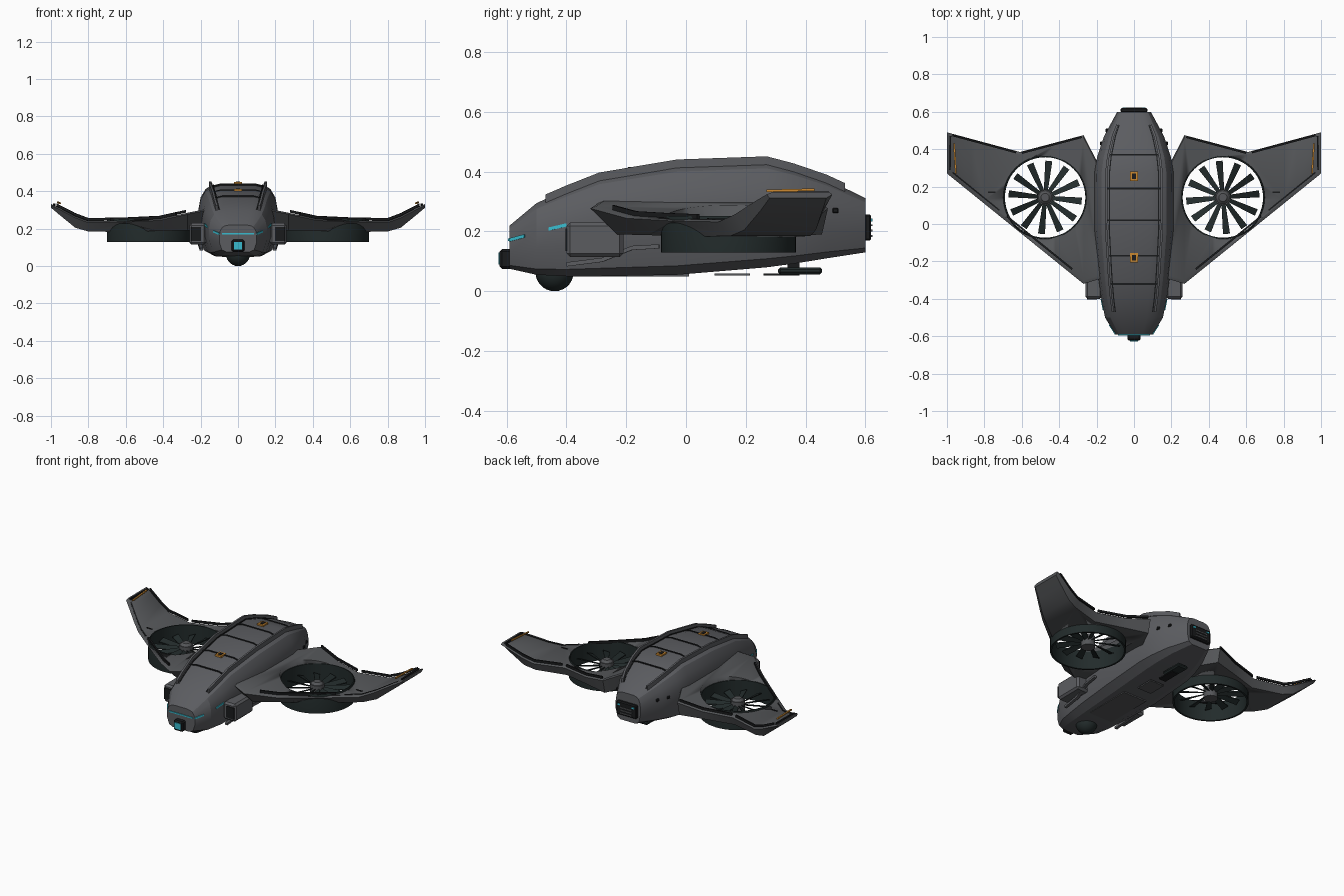
import bpy, bmesh, math
from mathutils import Vector, Matrix

if "Cube" in bpy.data.objects:
    bpy.data.objects.remove(bpy.data.objects["Cube"])


def material(name, rgb):
    m = bpy.data.materials.new(name)
    m.diffuse_color = (*rgb, 1)
    m.use_nodes = True
    m.node_tree.nodes["Principled BSDF"].inputs["Base Color"].default_value = m.diffuse_color
    return m


GREY = material("hull grey", (0.105, 0.108, 0.118))
WING = material("wing grey", (0.090, 0.094, 0.100))
DUCT = material("dark green black", (0.016, 0.024, 0.024))
BLACK = material("trim black", (0.010, 0.011, 0.012))
ORANGE = material("orange", (0.60, 0.25, 0.03))
CYAN = material("cyan", (0.04, 0.50, 0.62))


def finish(name, bm, mat, mirror=False, angle=25):
    bmesh.ops.recalc_face_normals(bm, faces=bm.faces[:])
    me = bpy.data.meshes.new(name)
    bm.to_mesh(me)
    bm.free()
    me.materials.append(mat)
    ob = bpy.data.objects.new(name, me)
    bpy.context.collection.objects.link(ob)
    bpy.ops.object.select_all(action='DESELECT')
    ob.select_set(True)
    bpy.context.view_layer.objects.active = ob
    bpy.ops.object.shade_smooth_by_angle(angle=math.radians(angle))
    if mirror:
        ob.modifiers.new("mirror", 'MIRROR')
    return ob


def loft(name, rings, mat, mirror=False, angle=25):
    bm = bmesh.new()
    rows = [[bm.verts.new(p) for p in r] for r in rings]
    n = len(rows[0])
    for a, b in zip(rows, rows[1:]):
        for i in range(n):
            j = (i + 1) % n
            bm.faces.new((a[i], a[j], b[j], b[i]))
    bm.faces.new(rows[0])
    bm.faces.new(rows[-1])
    return finish(name, bm, mat, mirror, angle)


def box(name, c, s, mat, mirror=False, bevel=0.0):
    bm = bmesh.new()
    bmesh.ops.create_cube(bm, size=1, matrix=Matrix.Translation(c) @ Matrix.Diagonal((*s, 1)))
    if bevel:
        bmesh.ops.bevel(bm, geom=bm.edges[:], offset=bevel, segments=1, affect='EDGES')
    return finish(name, bm, mat, mirror)


def strip(name, pts, w, h, mat, mirror=False):
    """Thin rectangular bar that follows a path, kept upright."""
    pts = [Vector(p) for p in pts]
    rings = []
    for i, p in enumerate(pts):
        t = pts[min(i + 1, len(pts) - 1)] - pts[max(i - 1, 0)]
        s = t.cross(Vector((0, 0, 1))).normalized() * w / 2
        u = Vector((0, 0, h / 2))
        rings.append([p - s - u, p + s - u, p + s + u, p - s + u])
    return loft(name, rings, mat, mirror)


def lerp_table(table, x):
    for a, b in zip(table, table[1:]):
        if x <= b[0]:
            f = (x - a[0]) / (b[0] - a[0])
            return [p + (q - p) * f for p, q in zip(a[1:], b[1:])]
    return table[-1][1:]


# Fuselage: y, half width, bottom, top
HULL = [(-.59, .10, .075, .22), (-.50, .155, .055, .295), (-.40, .175, .05, .34),
        (-.29, .19, .05, .385), (-.03, .213, .055, .43), (.27, .212, .08, .44),
        (.36, .197, .092, .415), (.47, .16, .11, .375), (.60, .09, .13, .312)]
HALF = [(.6, 0), (.86, .08), (1, .36), (1, .62), (.94, .80), (.82, .92), (.70, .965), (.45, 1)]


def hull_pt(y, fx, fz):
    w, b, t = lerp_table(HULL, y)
    return Vector((fx * w, y, b + fz * (t - b)))


def hull_x(y, z):
    w, b, t = lerp_table(HULL, y)
    return w * lerp_table([(fz, fx) for fx, fz in HALF], (z - b) / (t - b))[0]


FULL = HALF + [(-x, z) for x, z in reversed(HALF)]
loft("fuselage", [[hull_pt(k[0], x, z) for x, z in FULL] for k in HULL], GREY, angle=20)

# Deck rails and panel seams
ys = [-.47, -.40, -.29, -.16, -.03, .12, .27, .36, .47, .53]
strip("deck_rail", [hull_pt(y, .70, .965) + Vector((0, 0, .006)) for y in ys], .012, .036, GREY, True)
strip("deck_groove", [hull_pt(y, .62, .98) for y in ys], .006, .006, BLACK, True)
for y in (-.32, -.17, .02, .19, .37):
    path = [hull_pt(y, fx, fz) for fx, fz in [(-.68, .966), (-.45, 1), (.45, 1), (.68, .966)]]
    strip("deck_seam", path, .010, .008, BLACK)

# Orange deck markers
for y in (-.18, .255):
    z = hull_pt(y, 0, 1).z
    box("deck_marker", (0, y, z + .003), (.044, .05, .012), ORANGE)
    box("deck_marker_centre", (0, y, z + .008), (.022, .028, .008), BLACK)

# Nose sensor, light strips and chin ball
box("nose_sensor", (0, -.602, .108), (.068, .044, .066), BLACK, bevel=.008)
box("nose_lens", (0, -.625, .110), (.042, .006, .040), CYAN)
strip("nose_light", [(-.085, -.592, .172), (.085, -.592, .172)], .006, .008, CYAN)
for y0, y1, z0, z1 in ((-.59, -.54, .172, .185), (-.46, -.40, .208, .222)):
    ends = [(hull_x(y, z) + .001, y, z) for y, z in ((y0, z0), (y1, z1))]
    strip("side_light", ends, .006, .011, CYAN, True)
bm = bmesh.new()
bmesh.ops.create_uvsphere(bm, u_segments=24, v_segments=14, radius=.064,
                          matrix=Matrix.Translation((0, -.44, .064)))
finish("chin_ball", bm, DUCT, angle=40)

# Side intake pods with a pipe running back
box("intake_pod", (.215, -.305, .172), (.09, .19, .115), GREY, True, .012)
box("intake_mouth", (.225, -.401, .172), (.055, .006, .075), BLACK, True)
strip("side_pipe", [(.195, -.40, .09), (.20, -.28, .105), (.215, -.18, .145), (.225, -.09, .15)],
      .018, .014, GREY, True)

# Wings: x, top, bottom, lower front inset
WINGS = [(.17, .305, .20, .09), (.27, .285, .19, .09), (.42, .252, .188, .07), (.61, .243, .182, .05),
         (.80, .240, .185, .04), (.87, .266, .205, .03), (.95, .308, .270, .02), (1.0, .332, .312, .01)]


def front_y(x):
    return lerp_table([(.17, -.29), (.27, -.32), (1.0, .27)], x)[0]


def back_y(x):
    return lerp_table([(.17, .28), (.27, .475), (.61, .385), (1.0, .49)], x)[0]


def wing_ring(x, t, b, inset):
    f, r = front_y(x), back_y(x)
    return [(x, f, t - .008), (x, f + .02, t), (x, r - .012, t),
            (x, r, t - .008), (x, r - .02, b), (x, f + inset, b)]


def wing_top(x):
    return lerp_table(WINGS, x)[0]


FAN = Vector((.475, .142, 0))
bm = bmesh.new()
bmesh.ops.create_cone(bm, cap_ends=True, segments=48, radius1=.221, radius2=.221, depth=.6,
                      matrix=Matrix.Translation(FAN + Vector((0, 0, .2))))
cutter = finish("fan_hole_cutter", bm, BLACK)
cutter.hide_render = True
cutter.hide_viewport = True
wing = loft("wing", [wing_ring(*k) for k in WINGS], WING, angle=30)
cut = wing.modifiers.new("fan_hole", 'BOOLEAN')
cut.operation = 'DIFFERENCE'
cut.solver = 'EXACT'
cut.object = cutter
wing.modifiers.new("mirror", 'MIRROR')

# Wing edge trim, hinge dashes and tip lights
lead = [(x, front_y(x) + .03, wing_top(x) + .008) for x in (.33, .42, .55, .68)]
strip("leading_trim", lead, .010, .016, BLACK, True)
for xs in ((.28, .42, .60), (.63, .80, .87, .97)):
    strip("trailing_trim", [(x, back_y(x) - .008, wing_top(x) + .010) for x in xs], .010, .014, BLACK, True)
strip("tip_trim", [(.985, .29, .328), (.982, .47, .328)], .010, .012, BLACK, True)
strip("tip_seam", [(x, front_y(x) + .03, wing_top(x)) for x in (.72, .80, .87, .97)], .008, .006, BLACK, True)
strip("tip_light", [(.952, .27, .336), (.962, .43, .340)], .009, .008, ORANGE, True)
strip("wing_dash", [(.74, .17, .242), (.78, .17, .242)], .006, .006, BLACK, True)

# Fan ducts
bm = bmesh.new()
N = 48
profile = [(.226, .13), (.226, .235), (.222, .252), (.216, .252), (.215, .13)]
rows = [[bm.verts.new((FAN.x + r * math.cos(a), FAN.y + r * math.sin(a), z)) for r, z in profile]
        for a in (2 * math.pi * i / N for i in range(N))]
for i in range(N):
    a, b = rows[i], rows[(i + 1) % N]
    for j in range(5):
        k = (j + 1) % 5
        bm.faces.new((a[j], b[j], b[k], a[k]))
finish("fan_duct", bm, DUCT, True)

# Fan hubs and pitched blades
bm = bmesh.new()
for r, r2, z, d in ((.042, .042, .19, .07), (.036, .022, .232, .014)):
    bmesh.ops.create_cone(bm, cap_ends=True, segments=24, radius1=r, radius2=r2, depth=d,
                          matrix=Matrix.Translation(FAN + Vector((0, 0, z))))
finish("fan_hub", bm, WING, True)
bm = bmesh.new()
for i in range(12):
    place = Matrix.Translation(FAN + Vector((0, 0, .195))) @ Matrix.Rotation(i * math.pi / 6 + .1, 4, 'Z')
    ends = []
    for r, w, tilt in ((.035, .013, .6), (.196, .020, .35)):
        c, s = math.cos(tilt) * w, math.sin(tilt) * w
        ends.append([bm.verts.new(place @ Vector((r, u * c, u * s + v * .003)))
                     for u, v in ((-1, -1), (1, -1), (1, 1), (-1, 1))])
    a, b = ends
    for j in range(4):
        k = (j + 1) % 4
        bm.faces.new((a[j], a[k], b[k], b[j]))
    bm.faces.new(a)
    bm.faces.new(b)
finish("fan_blades", bm, DUCT, True)

# Rear exhaust panel with louvres and lamps
box("rear_panel", (0, .608, .213), (.145, .024, .088), BLACK, bevel=.006)
for z in (.185, .203, .221):
    box("rear_louvre", (0, .621, z), (.085, .006, .006), WING)
box("rear_lamp", (.052, .621, .238), (.018, .006, .010), CYAN, True)
for y in (.43, .50):
    box("side_port", (hull_x(y, .27), y, .27), (.016, .022, .018), BLACK, True, .004)

# Belly panels and hanging sensor bar
box("belly_panel", (0, -.15, .053), (.17, .32, .008), WING)
box("belly_plate", (0, .155, .056), (.10, .12, .008), WING)
box("belly_bar_mount", (0, .32, .056), (.05, .12, .008), BLACK)
box("belly_bar", (0, .382, .068), (.075, .148, .024), DUCT, bevel=.008)
box("belly_strut", (0, .36, .085), (.02, .04, .03), BLACK)
